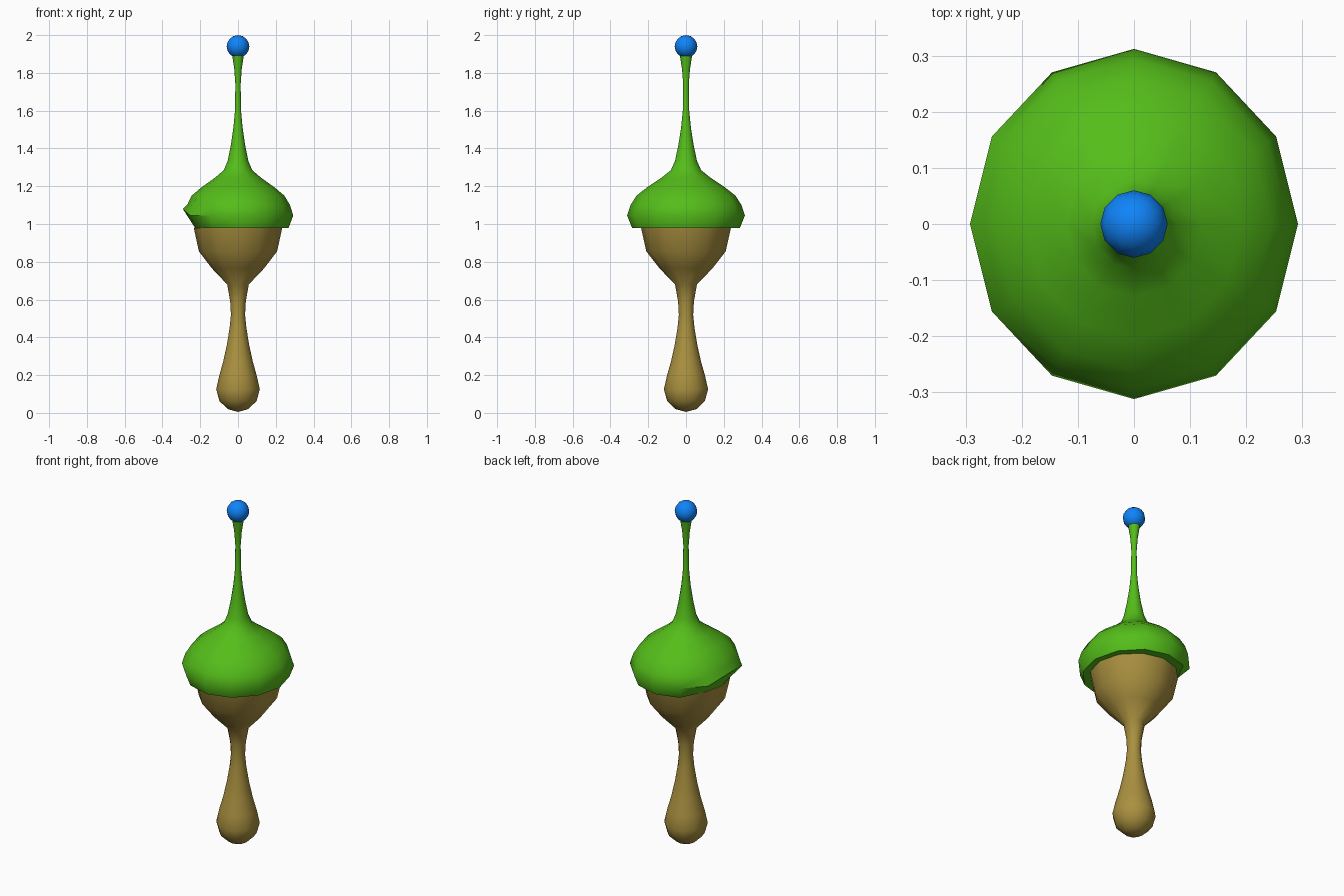
import bpy, bmesh, math

if "Cube" in bpy.data.objects:
    bpy.data.objects.remove(bpy.data.objects["Cube"])

SIDES = 12


def material(name, rgb):
    m = bpy.data.materials.new(name)
    m.diffuse_color = (*rgb, 1)
    m.use_nodes = True
    m.node_tree.nodes["Principled BSDF"].inputs["Base Color"].default_value = m.diffuse_color
    return m


def lathe(name, profile, mat, sx=1.0, adjust=None):
    """Revolve (radius, z) points; radius 0 makes a pole. adjust(side, ring, r, z) edits single points."""
    bm = bmesh.new()
    rings = []
    for i, (r, z) in enumerate(profile):
        if r == 0:
            rings.append([bm.verts.new((0, 0, z))] * SIDES)
            continue
        ring = []
        for s in range(SIDES):
            a = 2 * math.pi * s / SIDES
            rr, zz = adjust(s, i, r, z) if adjust else (r, z)
            ring.append(bm.verts.new((rr * math.cos(a) * sx, rr * math.sin(a), zz)))
        rings.append(ring)
    for lo, hi in zip(rings, rings[1:]):
        for s in range(SIDES):
            t = (s + 1) % SIDES
            loop = list(dict.fromkeys((lo[s], lo[t], hi[t], hi[s])))
            bm.faces.new(loop)
    bmesh.ops.recalc_face_normals(bm, faces=bm.faces[:])
    mesh = bpy.data.meshes.new(name)
    bm.to_mesh(mesh)
    bm.free()
    ob = bpy.data.objects.new(name, mesh)
    bpy.context.collection.objects.link(ob)
    mesh.materials.append(mat)
    bpy.ops.object.select_all(action='DESELECT')
    ob.select_set(True)
    bpy.context.view_layer.objects.active = ob
    bpy.ops.object.shade_smooth_by_angle(angle=math.radians(50))
    return ob


brown = material("brown", (0.40, 0.28, 0.05))
green = material("green", (0.09, 0.51, 0.01))
blue = material("blue", (0.005, 0.23, 0.95))

# Lower body: rounded foot, thin neck and flared cup
lathe("lower_body", [
    (0, 0.005), (0.055, 0.02), (0.1, 0.063), (0.117, 0.125), (0.1, 0.2),
    (0.08, 0.27), (0.06, 0.36), (0.045, 0.45), (0.038, 0.52), (0.042, 0.59),
    (0.058, 0.68), (0.14, 0.765), (0.21, 0.855), (0.238, 0.98), (0, 0.99)],
    brown, 0.985)


# Cap: overhanging rim, tucked in against the cup on the left (-x) side
def tuck(side, ring, r, z):
    if side in (5, 6, 7) and ring == 2:
        return 0.243, z
    if side == 6 and ring == 3:
        return r, 1.08
    if side == 6 and ring == 4:
        return 0.285, 1.105
    return r, z


lathe("cap_and_stem", [
    (0, 0.985), (0.236, 0.982), (0.286, 0.98), (0.312, 1.045), (0.294, 1.1),
    (0.262, 1.15), (0.205, 1.195), (0.13, 1.245), (0.08, 1.285),
    (0.058, 1.335), (0.04, 1.42), (0.026, 1.51), (0.017, 1.6), (0.015, 1.74),
    (0.021, 1.82), (0.034, 1.9), (0, 1.92)],
    green, 0.937, tuck)

# Ball on the tip
R, CZ, N = 0.06, 1.94, 8
lathe("tip_ball", [
    (0 if i in (0, N) else R * math.sin(math.pi * i / N), CZ - R * math.cos(math.pi * i / N))
    for i in range(N + 1)], blue)
